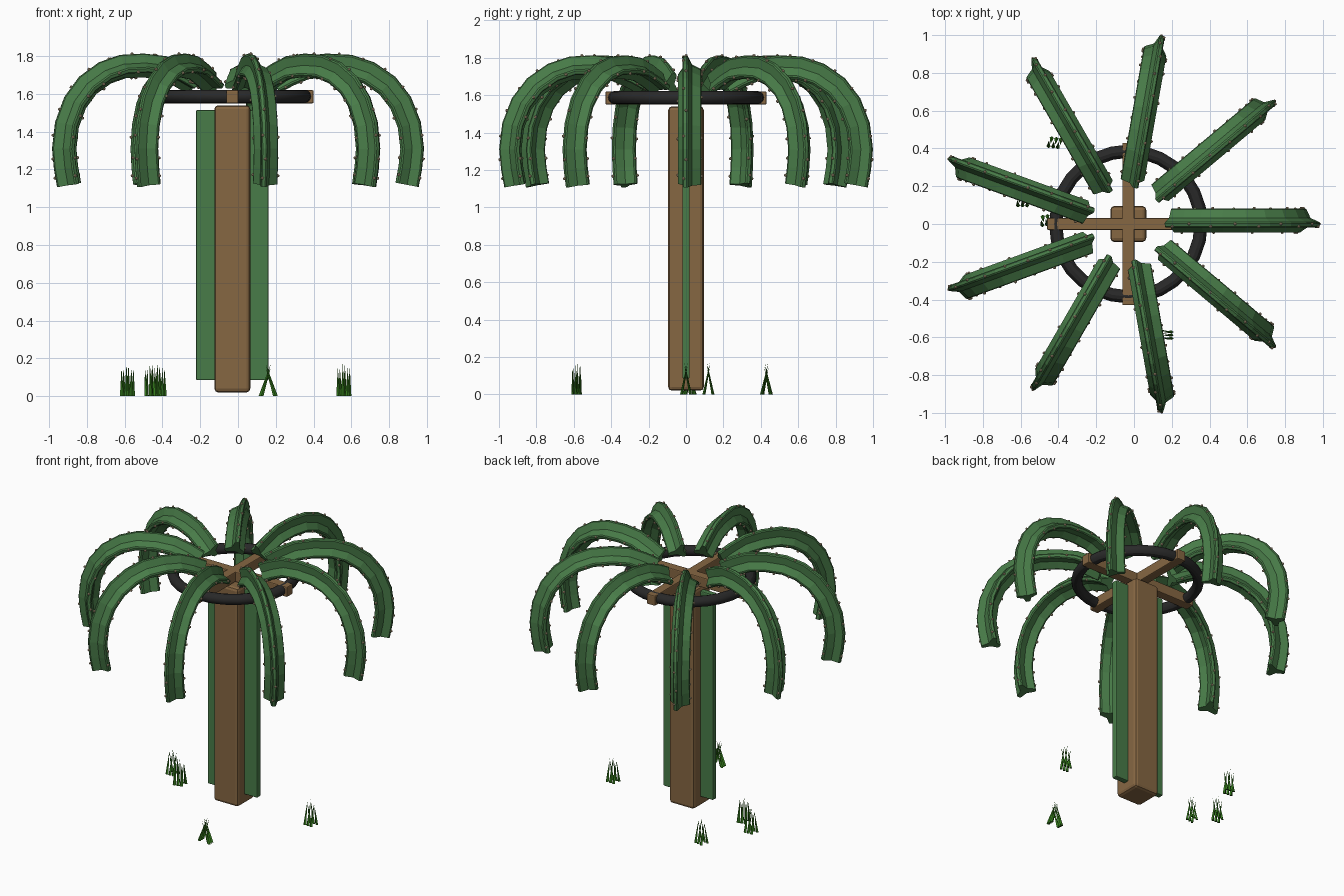
import bpy, bmesh, math
from mathutils import Vector, Matrix

if "Cube" in bpy.data.objects:
    bpy.data.objects.remove(bpy.data.objects["Cube"])

CX = -0.03  # trunk axis


def material(name, rgb):
    m = bpy.data.materials.new(name)
    m.diffuse_color = (*rgb, 1)
    m.use_nodes = True
    m.node_tree.nodes["Principled BSDF"].inputs["Base Color"].default_value = m.diffuse_color
    return m


BARK = material("bark_brown", (0.24, 0.135, 0.055))
LEAF = material("leaf_green", (0.065, 0.2, 0.065))
GRASS = material("grass_green", (0.035, 0.2, 0.012))
BLACK = material("charcoal", (0.022, 0.022, 0.022))
THORN = material("thorn_tan", (0.5, 0.38, 0.24))


def add_object(name, mesh, mats=()):
    for m in mats:
        mesh.materials.append(m)
    ob = bpy.data.objects.new(name, mesh)
    bpy.context.collection.objects.link(ob)
    return ob


def box(name, lo, hi, mat, bevel):
    lo, hi = Vector(lo), Vector(hi)
    bm = bmesh.new()
    bmesh.ops.create_cube(bm, size=1)
    for v in bm.verts:
        v.co = Vector(a * b for a, b in zip(v.co, hi - lo)) + (lo + hi) / 2
    bmesh.ops.bevel(bm, geom=bm.edges[:], offset=bevel, segments=2,
                    profile=0.5, affect='EDGES')
    mesh = bpy.data.meshes.new(name)
    bm.to_mesh(mesh)
    bm.free()
    return add_object(name, mesh, [mat])


# Trunk, side flange and the cross of beams on top
box("trunk", (CX - 0.095, -0.095, 0.02), (CX + 0.095, 0.095, 1.54), BARK, 0.02)
box("trunk_flange", (CX - 0.192, -0.02, 0.085), (CX + 0.192, 0.02, 1.515), LEAF, 0.007)
box("beam_x", (CX - 0.43, -0.032, 1.55), (CX + 0.43, 0.032, 1.62), BARK, 0.006)
box("beam_y", (CX - 0.032, -0.43, 1.55), (CX + 0.032, 0.43, 1.62), BARK, 0.006)

# Crown ring
bpy.ops.mesh.primitive_torus_add(major_radius=0.385, minor_radius=0.035,
                                 major_segments=28, minor_segments=12,
                                 location=(CX, 0, 1.587))
ring = bpy.context.object
ring.name = "crown_ring"
ring.data.materials.append(BLACK)
bpy.ops.object.shade_smooth_by_angle()

# Frond: three-finned section swept along a drooping arc (radius, height)
PATH = [Vector(p) for p in [
    (0.225, 1.655), (0.30, 1.695), (0.39, 1.732), (0.50, 1.744), (0.62, 1.738),
    (0.72, 1.705), (0.815, 1.64), (0.885, 1.55), (0.93, 1.435), (0.945, 1.31),
    (0.935, 1.21), (0.918, 1.12)]]
FINS = [math.radians(a) for a in (105, 225, 345)]
SHIFT, REACH, HALF, VALLEY = 0.012, 0.07, 0.015, 0.028


def section():
    pts = []
    for a in FINS:
        d = Vector((math.cos(a), math.sin(a)))
        s = Vector((-d.y, d.x))
        b = a + math.pi / 3
        pts += [d * (REACH - 0.006) - s * HALF, d * REACH - s * HALF * 0.55,
                d * REACH + s * HALF * 0.55, d * (REACH - 0.006) + s * HALF,
                Vector((math.cos(b), math.sin(b))) * VALLEY]
    return pts


def place(i, q):
    # section point q = (sideways, outward) at path point i
    t = (PATH[min(i + 1, len(PATH) - 1)] - PATH[max(i - 1, 0)]).normalized()
    p = PATH[i] + Vector((-t.y, t.x)) * q[1]
    return Vector((p.x, q[0] + SHIFT, p.y))


bm = bmesh.new()
rings = [[bm.verts.new(place(i, q)) for q in section()] for i in range(len(PATH))]
for r0, r1 in zip(rings, rings[1:]):
    for k in range(len(r0)):
        j = (k + 1) % len(r0)
        bm.faces.new((r0[k], r0[j], r1[j], r1[k]))
bm.faces.new(rings[0])
bm.faces.new(rings[-1][::-1])
bmesh.ops.recalc_face_normals(bm, faces=bm.faces[:])

# Thorns alternate along both sides of every fin edge
for i in range(len(PATH) - 1):
    for n, a in enumerate(FINS):
        d = Vector((math.cos(a), math.sin(a)))
        side = HALF * 0.5 * (-1) ** (i + n)
        q = d * (REACH + 0.002) + Vector((-d.y, d.x)) * side
        co = place(i, q).lerp(place(i + 1, q), 0.5)
        res = bmesh.ops.create_icosphere(bm, subdivisions=1, radius=0.009,
                                         matrix=Matrix.Translation(co))
        for f in {f for v in res["verts"] for f in v.link_faces}:
            f.material_index = 1
frond = bpy.data.meshes.new("frond")
bm.to_mesh(frond)
bm.free()
frond.materials.append(LEAF)
frond.materials.append(THORN)
for k in range(9):
    ob = add_object(f"frond_{k + 1}", frond)
    ob.location.x = CX
    ob.rotation_euler.z = math.radians(40 * k)

# Grass tuft: two rows of narrow blades leaning across each other
bm = bmesh.new()
for row in (-1, 1):
    for k in range(3):
        x = (k - 1) * 0.024 + row * 0.005
        tip = bm.verts.new((x * 1.1, -row * 0.008, 0.17 - 0.02 * ((k + row) % 2)))
        base = [bm.verts.new((x + 0.011 * math.cos(a), row * 0.024 + 0.008 * math.sin(a), 0))
                for a in (0, math.pi / 2, math.pi, 1.5 * math.pi)]
        bm.faces.new(base[::-1])
        for j in range(4):
            bm.faces.new((base[j], base[(j + 1) % 4], tip))
tuft = bpy.data.meshes.new("grass_tuft")
bm.to_mesh(tuft)
bm.free()
tuft.materials.append(GRASS)
for k, (x, y, turn, wide) in enumerate([
        (-0.585, 0.12, 0, 1), (-0.46, 0.02, 10, 1), (-0.42, 0.43, -8, 1),
        (0.16, -0.585, 90, 1.6), (0.56, 0.0, 0, 1)]):
    ob = add_object(f"grass_tuft_{k + 1}", tuft)
    ob.location = (x, y, 0)
    ob.rotation_euler.z = math.radians(turn)
    ob.scale = (0.7 if turn == 90 else 1, wide, 1)
